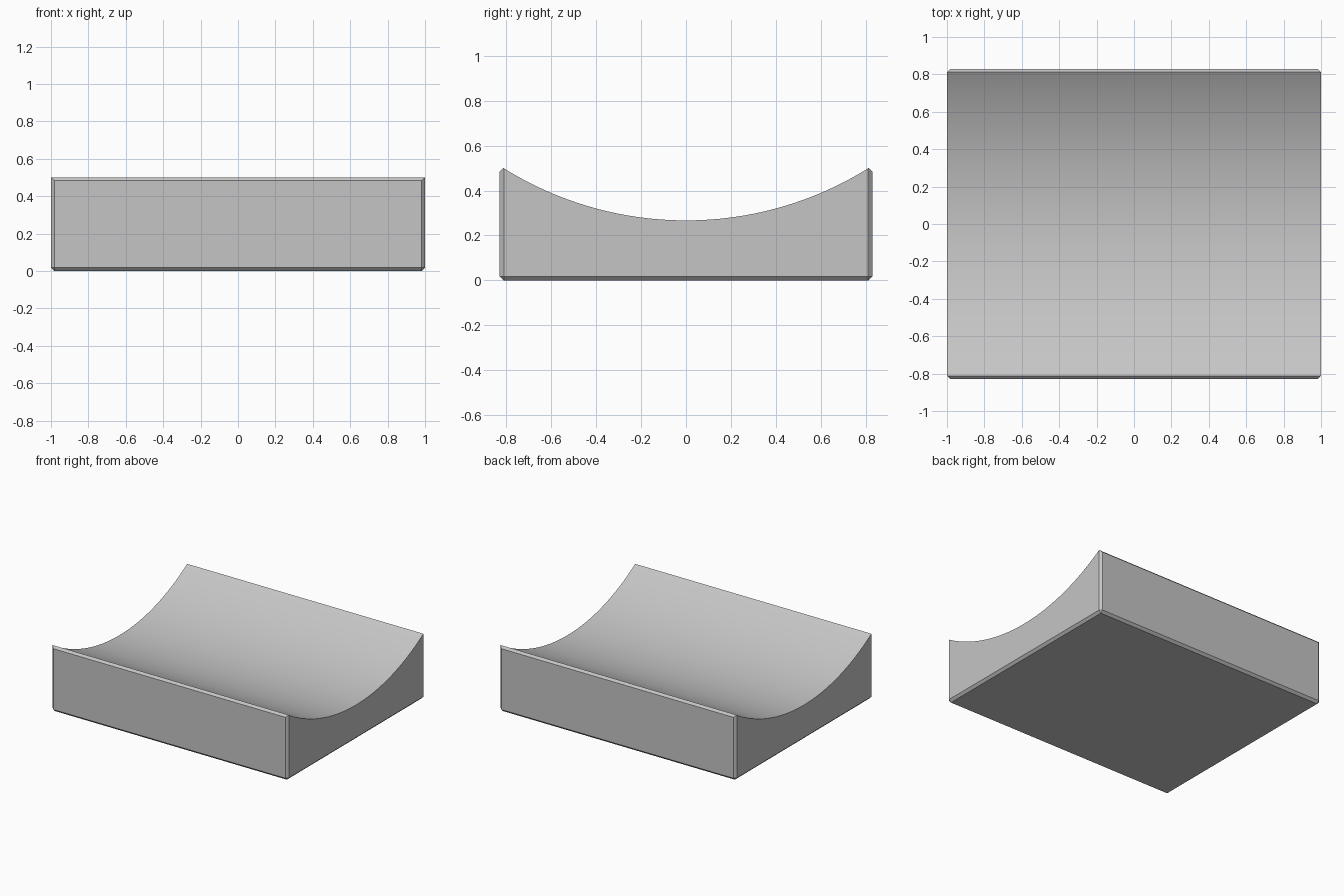
import bpy
import bmesh
from math import radians
from mathutils import Matrix

if "Cube" in bpy.data.objects:
    bpy.data.objects.remove(bpy.data.objects["Cube"], do_unlink=True)

WIDTH, DEPTH, HEIGHT = 2.0, 1.66, 0.502
CHAMFER = 0.018
TROUGH_Z, RIM_Y, RIM_Z = 0.267, 0.813, 0.5
RISE = RIM_Z - TROUGH_Z
RADIUS = (RIM_Y ** 2 + RISE ** 2) / (2 * RISE)

# Plain grey
grey = bpy.data.materials.new("light grey")
grey.use_nodes = True
colour = (0.56, 0.56, 0.56, 1.0)
grey.diffuse_color = colour
grey.node_tree.nodes["Principled BSDF"].inputs["Base Color"].default_value = colour


def make_object(name, bm):
    mesh = bpy.data.meshes.new(name)
    bm.to_mesh(mesh)
    bm.free()
    mesh.materials.append(grey)
    obj = bpy.data.objects.new(name, mesh)
    bpy.context.collection.objects.link(obj)
    return obj


# Block, chamfered everywhere except the two top edges at the open ends
bm = bmesh.new()
bmesh.ops.create_cube(bm, size=1, matrix=Matrix.Translation((0, 0, HEIGHT / 2))
                      @ Matrix.Diagonal((WIDTH, DEPTH, HEIGHT, 1)))
edges = [e for e in bm.edges
         if not (all(v.co.z > HEIGHT / 2 for v in e.verts)
                 and abs(e.verts[0].co.y - e.verts[1].co.y) > 0.1)]
bmesh.ops.bevel(bm, geom=edges, offset=CHAMFER, offset_type='OFFSET',
                segments=1, profile=0.5, affect='EDGES')
cradle = make_object("cradle_block", bm)

# Round trough cutter lying along x
bm = bmesh.new()
bmesh.ops.create_cone(bm, cap_ends=True, segments=256, radius1=RADIUS,
                      radius2=RADIUS, depth=WIDTH + 1,
                      matrix=Matrix.Translation((0, 0, TROUGH_Z + RADIUS))
                      @ Matrix.Rotation(radians(90), 4, 'Y'))
cutter = make_object("trough_cutter", bm)
cutter.hide_render = True

# Carve the trough, then drop the cutter
cut = cradle.modifiers.new("trough", 'BOOLEAN')
cut.operation = 'DIFFERENCE'
cut.solver = 'EXACT'
cut.object = cutter
bpy.ops.object.select_all(action='DESELECT')
cradle.select_set(True)
bpy.context.view_layer.objects.active = cradle
bpy.ops.object.modifier_apply(modifier=cut.name)
bpy.data.objects.remove(cutter, do_unlink=True)

# Smooth trough, crisp chamfers
bpy.ops.object.shade_smooth_by_angle(angle=radians(20))
